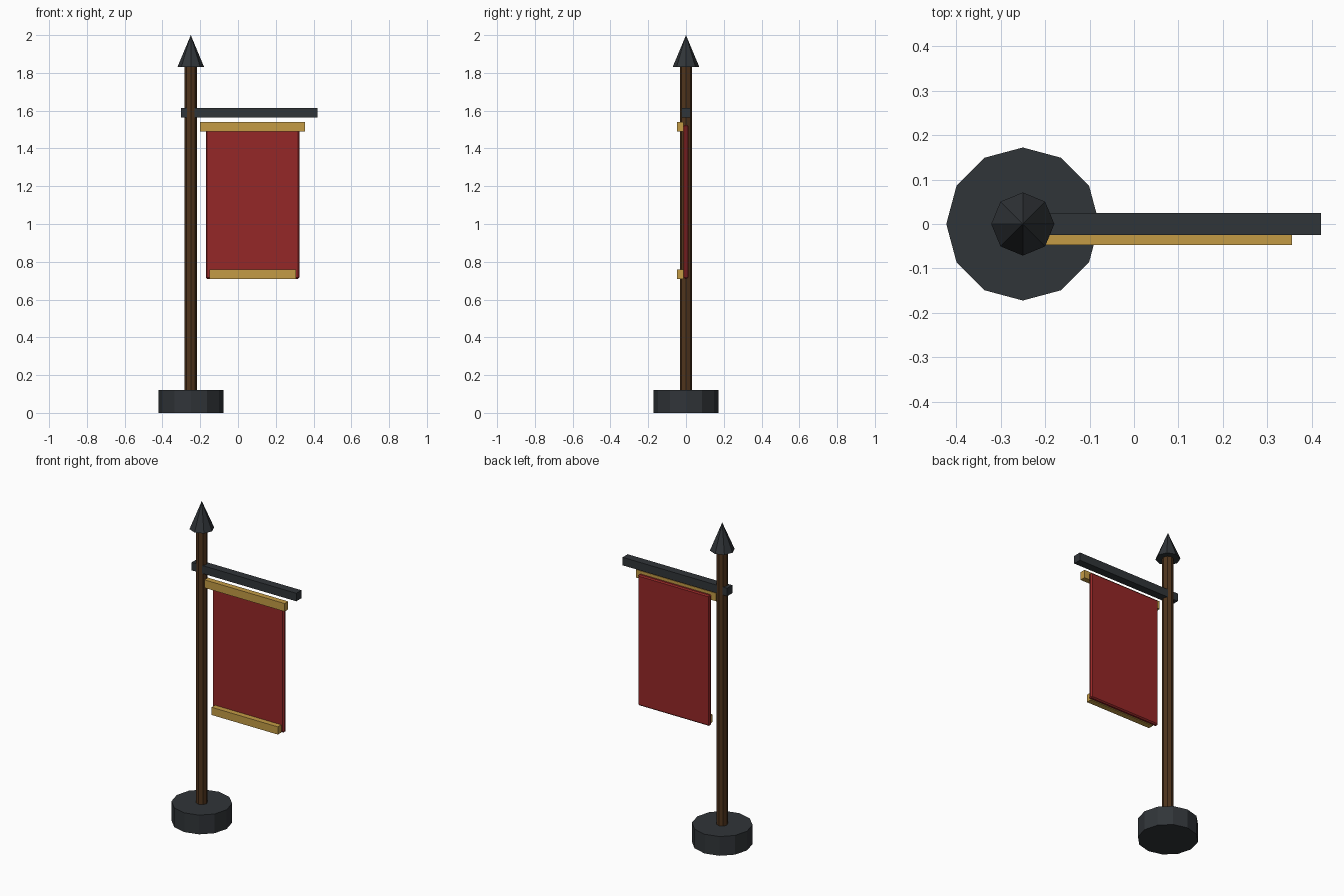
import bpy
import math

if "Cube" in bpy.data.objects:
    bpy.data.objects.remove(bpy.data.objects["Cube"])

POLE_X = -0.25


def material(name, rgb):
    m = bpy.data.materials.new(name)
    m.diffuse_color = (*rgb, 1)
    m.use_nodes = True
    m.node_tree.nodes["Principled BSDF"].inputs["Base Color"].default_value = m.diffuse_color
    return m


iron = material("dark_iron", (0.03, 0.035, 0.04))
wood = material("brown_wood", (0.08, 0.035, 0.012))
cloth = material("red_cloth", (0.3, 0.02, 0.02))
gold = material("gold_trim", (0.55, 0.33, 0.06))


def post(name, sides, r1, r2, z0, z1, mat):
    # Faceted cylinder or cone on the pole axis, corners on the x and y axes
    bpy.ops.mesh.primitive_cone_add(vertices=sides, radius1=r1, radius2=r2,
                                    depth=z1 - z0,
                                    location=(POLE_X, 0, (z0 + z1) / 2))
    ob = bpy.context.object
    ob.name = name
    ob.data.materials.append(mat)
    return ob


def box(name, x, y, z, mat, bevel=0):
    # Box from (min, max) ranges with an optional chamfer
    ranges = (x, y, z)
    bpy.ops.mesh.primitive_cube_add(size=1, location=[(a + b) / 2 for a, b in ranges])
    ob = bpy.context.object
    ob.name = name
    ob.scale = [b - a for a, b in ranges]
    bpy.ops.object.transform_apply(location=False, rotation=False, scale=True)
    ob.data.materials.append(mat)
    if bevel:
        mod = ob.modifiers.new("chamfer", 'BEVEL')
        mod.width = bevel
        mod.segments = 1
    return ob


# Stand, pole and spear tip
post("base", 12, 0.172, 0.172, 0, 0.12, iron)
post("pole", 8, 0.033, 0.033, 0.10, 1.84, wood)
post("spear_tip", 8, 0.071, 0, 1.83, 2.0, iron)

# Cross arm through the pole
box("cross_arm", (-0.302, 0.42), (-0.025, 0.025), (1.563, 1.613), iron)

# Hanging cloth with gold bars on its front
box("banner_cloth", (-0.17, 0.325), (-0.013, 0.013), (0.71, 1.525), cloth, 0.007)
box("top_trim", (-0.20, 0.355), (-0.047, -0.012), (1.49, 1.54), gold)
box("bottom_trim", (-0.15, 0.308), (-0.047, -0.012), (0.71, 0.758), gold)
